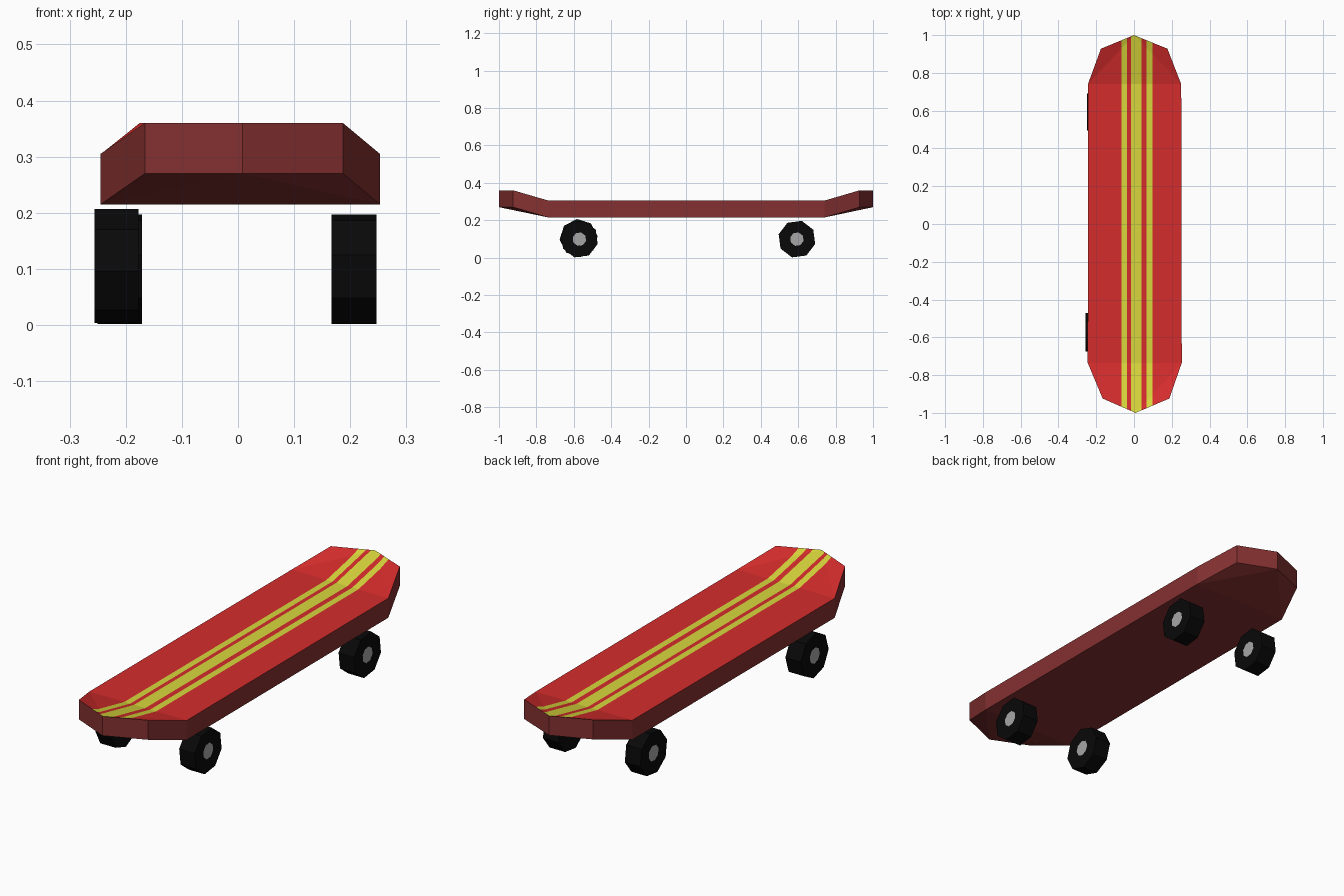
import bpy, bmesh, math
from mathutils import Vector

if "Cube" in bpy.data.objects:
    bpy.data.objects.remove(bpy.data.objects["Cube"])


def material(name, rgb):
    m = bpy.data.materials.new(name)
    m.diffuse_color = [*[(c / 255) ** 2.2 for c in rgb], 1]
    m.use_nodes = True
    m.node_tree.nodes["Principled BSDF"].inputs["Base Color"].default_value = m.diffuse_color
    return m


RED = material("deck red", (212, 48, 48))
YELLOW = material("stripe yellow", (216, 214, 62))
BROWN = material("deck edge maroon", (132, 52, 52))
BLACK = material("wheel black", (17, 17, 17))
GREY = material("hub grey", (165, 165, 165))


def finish(bm, name, mats):
    bmesh.ops.recalc_face_normals(bm, faces=bm.faces[:])
    me = bpy.data.meshes.new(name)
    bm.to_mesh(me)
    bm.free()
    for m in mats:
        me.materials.append(m)
    ob = bpy.data.objects.new(name, me)
    bpy.context.collection.objects.link(ob)
    return ob


# Deck: outline with raised, tapered ends
THICK = 0.09
OUTLINE = [(-0.245, -0.735, 0.215), (-0.166, -0.924, 0.27), (0.008, -1.0, 0.27),
           (0.187, -0.924, 0.27), (0.253, -0.735, 0.215),
           (0.25, 0.74, 0.215), (0.177, 0.928, 0.27), (0.0, 1.0, 0.27),
           (-0.175, 0.928, 0.27), (-0.244, 0.74, 0.215)]
# flat middle, then a fan of triangles at each end
PANELS = [(0, 4, 5, 9)]
for k in (0, 5):
    PANELS += [(k, k + 1, k + 2), (k, k + 2, k + 4), (k + 2, k + 3, k + 4)]

bm = bmesh.new()
low = [bm.verts.new(p) for p in OUTLINE]
top = [bm.verts.new((x, y, z + THICK)) for x, y, z in OUTLINE]
for p in PANELS:
    bm.faces.new([top[i] for i in p])
    bm.faces.new([low[i] for i in reversed(p)])
for i in range(10):
    j = (i + 1) % 10
    bm.faces.new((low[i], low[j], top[j], top[i]))
bmesh.ops.recalc_face_normals(bm, faces=bm.faces[:])

# Racing stripes: cut the top panels lengthwise, colour by position
STRIPES = [(-0.066, -0.036), (-0.016, 0.041), (0.066, 0.097)]
for x in [edge for s in STRIPES for edge in s]:
    faces = [f for f in bm.faces if f.normal.z > 0.5]
    geom = list({g for f in faces for g in (*f.verts, *f.edges)}) + faces
    bmesh.ops.bisect_plane(bm, geom=geom, plane_co=(x, 0, 0), plane_no=(1, 0, 0))
bm.normal_update()
for f in bm.faces:
    x = f.calc_center_median().x
    if f.normal.z > 0.5:
        f.material_index = 1 if any(a < x < b for a, b in STRIPES) else 0
    else:
        f.material_index = 2
finish(bm, "deck", [RED, YELLOW, BROWN])


# Wheels: eight-sided, with an inset grey hub on both faces
def wheel(name, x0, x1, y, z, r, turn, hub=0.037):
    bm = bmesh.new()

    def ring(x, rad):
        return [bm.verts.new((x, y + rad * math.cos(math.radians(turn + 45 * i)),
                              z + rad * math.sin(math.radians(turn + 45 * i)))) for i in range(8)]

    rings = [ring(x0, hub), ring(x0, r), ring(x1, r), ring(x1, hub)]
    for a, b in zip(rings, rings[1:]):
        for i in range(8):
            j = (i + 1) % 8
            bm.faces.new((a[i], a[j], b[j], b[i]))
    for cap in (rings[0], rings[3]):
        bm.faces.new(cap).material_index = 1
    finish(bm, name, [BLACK, GREY])


wheel("front_right_wheel", 0.167, 0.247, -0.57, 0.099, 0.101, 30)
wheel("front_left_wheel", -0.256, -0.177, -0.574, 0.105, 0.102, 5)
wheel("back_right_wheel", 0.167, 0.247, 0.593, 0.099, 0.101, 30)
wheel("back_left_wheel", -0.25, -0.171, 0.593, 0.099, 0.101, 30)
